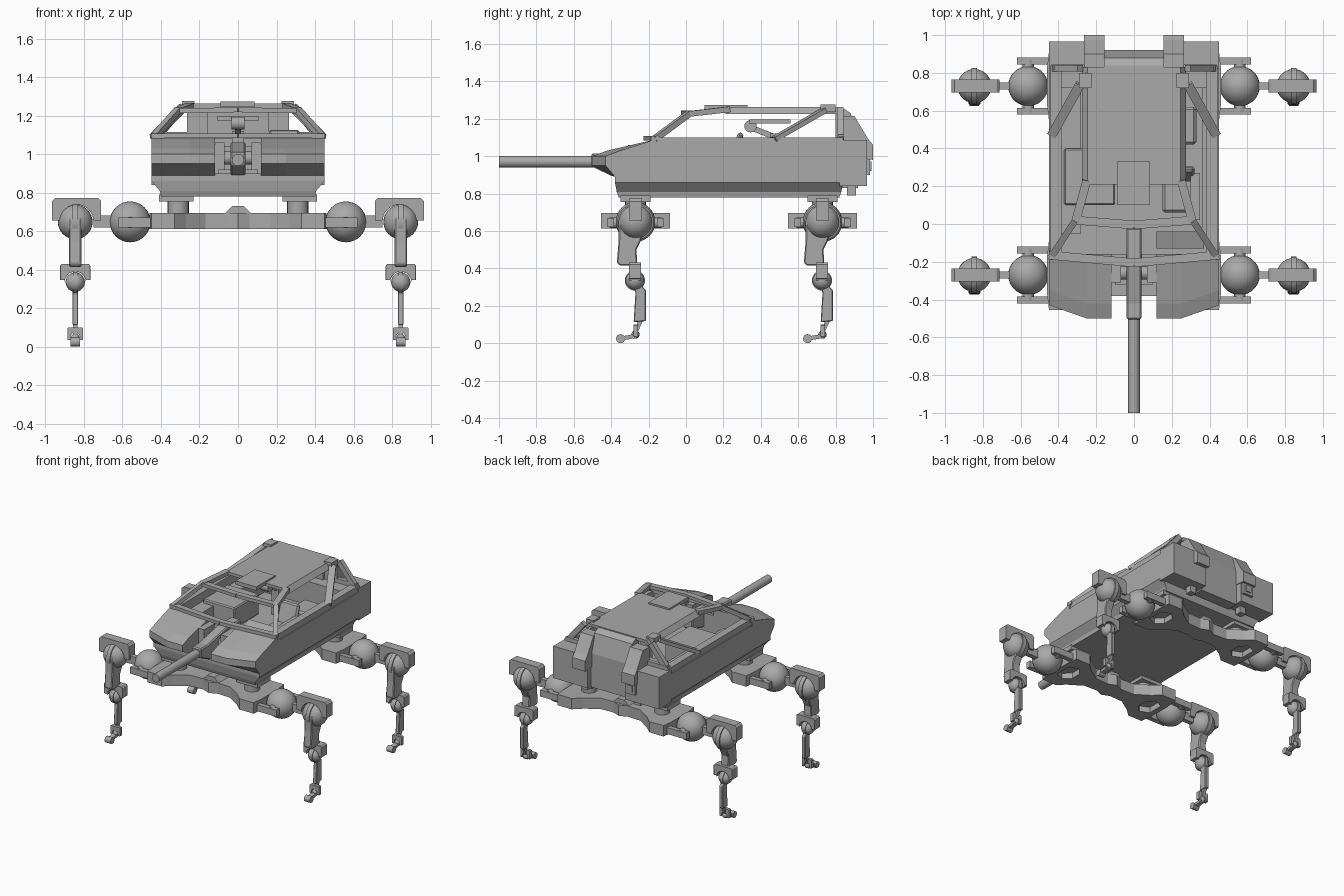
import bpy, bmesh, math
from mathutils import Vector, Matrix

if "Cube" in bpy.data.objects:
    bpy.data.objects.remove(bpy.data.objects["Cube"])

grey = bpy.data.materials.new("plain grey")
grey.diffuse_color = (0.4, 0.4, 0.4, 1)
grey.use_nodes = True
grey.node_tree.nodes["Principled BSDF"].inputs["Base Color"].default_value = grey.diffuse_color


def finish(name, bm, mirror=False, smooth=False, bevel=0):
    bmesh.ops.recalc_face_normals(bm, faces=bm.faces[:])
    me = bpy.data.meshes.new(name)
    bm.to_mesh(me)
    bm.free()
    me.materials.append(grey)
    ob = bpy.data.objects.new(name, me)
    bpy.context.collection.objects.link(ob)
    if smooth:
        bpy.ops.object.select_all(action='DESELECT')
        ob.select_set(True)
        bpy.context.view_layer.objects.active = ob
        bpy.ops.object.shade_smooth_by_angle(angle=math.radians(35))
    if bevel:
        b = ob.modifiers.new("bevel", 'BEVEL')
        b.width, b.segments = bevel, 1
    if mirror:
        ob.modifiers.new("mirror", 'MIRROR')
    return ob


def loft(name, rings, **kw):
    bm = bmesh.new()
    vs = [[bm.verts.new(p) for p in r] for r in rings]
    n = len(rings[0])
    for a, b in zip(vs, vs[1:]):
        for i in range(n):
            bm.faces.new((a[i], a[(i + 1) % n], b[(i + 1) % n], b[i]))
    bm.faces.new(vs[0])
    bm.faces.new(vs[-1])
    return finish(name, bm, **kw)


def prism(name, pts, axis, a, b, **kw):
    put = {'x': lambda p, t: (t, p[0], p[1]), 'y': lambda p, t: (p[0], t, p[1]),
           'z': lambda p, t: (p[0], p[1], t)}[axis]
    return loft(name, [[put(p, t) for p in pts] for t in (a, b)], **kw)


def box(name, x0, x1, y0, y1, z0, z1, **kw):
    return prism(name, [(x0, y0), (x1, y0), (x1, y1), (x0, y1)], 'z', z0, z1, **kw)


def rod(name, p, q, r, sides=20, r2=None, **kw):
    p, q = Vector(p), Vector(q)
    bm = bmesh.new()
    m = Matrix.Translation((p + q) / 2) @ (q - p).to_track_quat('Z', 'Y').to_matrix().to_4x4()
    bmesh.ops.create_cone(bm, cap_ends=True, segments=sides, radius1=r, radius2=r2 or r,
                          depth=(q - p).length, matrix=m)
    return finish(name, bm, smooth=True, **kw)


def bar(name, p, q, w, h, **kw):
    p, q = Vector(p), Vector(q)
    d = (q - p).normalized()
    s = d.cross(Vector((0, 0, 1))).normalized() * w / 2
    u = s.cross(d).normalized() * h / 2
    return loft(name, [[c + s + u, c - s + u, c - s - u, c + s - u] for c in (p, q)], **kw)


def ball(name, c, r, **kw):
    bm = bmesh.new()
    bmesh.ops.create_uvsphere(bm, u_segments=28, v_segments=16, radius=r, matrix=Matrix.Translation(c))
    return finish(name, bm, smooth=True, **kw)


M = dict(mirror=True)

# hull: floor pan with sloped lower edge, side walls, deck
loft("lower_hull", [[(-w, a, z), (w, a, z), (w, b, z), (-w, b, z)] for w, a, b, z in
     ((.40, -.36, .82, .78), (.405, -.37, .83, .808), (.45, -.38, .84, .86), (.45, -.38, .84, .90))])
prism("side_wall", [(-.18, .88), (.84, .88), (.84, 1.055), (-.13, 1.055), (-.18, 1.04)], 'x', .40, .45, **M)
prism("side_rim", [(-.19, 1.03), (.84, 1.03), (.84, 1.10), (-.17, 1.10), (-.19, 1.085)], 'x', .385, .442, **M)
loft("nose", [[(x, y, z) for y, z in ((-.16, 1.09), (t + .08, 1.03), (t, 1.0), (t, .95), (-.38, .89), (-.16, .89))]
     for x, t in ((.12, -.5), (.25, -.5), (.45, -.43))], **M)
box("rear_deck", -.40, .40, .72, .84, .88, 1.08)
box("left_locker", -.39, -.28, -.05, .72, .9, 1.03)
box("left_console", -.37, -.10, .10, .40, .9, 1.06, bevel=.008)
box("right_shelf", .36, .40, -.1, .72, .9, 1.02)

# cabin frame
for s in (-1, 1):
    bar("lower_windscreen_bar", (0, -.205, 1.095), (s * .45, -.165, 1.095), .045, .025)
    bar("upper_windscreen_bar", (0, -.005, 1.23), (s * .31, .02, 1.225), .045, .025)
bar("lower_front_pillar", (.435, -.17, 1.09), (.31, .02, 1.23), .035, .03, **M)
bar("upper_front_pillar", (.31, .01, 1.225), (.25, .23, 1.25), .045, .03, **M)
bar("rear_pillar", (.435, .47, 1.09), (.285, .74, 1.245), .05, .025, **M)
bar("back_frame", (.425, .825, 1.08), (.285, .825, 1.25), .035, .04, **M)
bar("back_sill", (.26, .83, 1.10), (.43, .83, 1.10), .03, .03, **M)
prism("roof", [(-.275, 1.225), (-.245, 1.262), (.245, 1.262), (.275, 1.225), (.25, 1.225), (.235, 1.24),
      (-.235, 1.24), (-.25, 1.225)], 'y', .21, .83)
box("roof_edge", .225, .29, .72, .80, 1.235, 1.275, **M)
box("roof_hatch", -.09, .085, .10, .33, 1.245, 1.274)

# cabin contents
prism("dashboard", [(-.13, .98), (-.13, 1.06), (-.04, 1.09), (-.04, .98)], 'x', .12, .37)
box("seat", .15, .33, .06, .24, .90, .99, bevel=.015)
prism("seat_back", [(.22, .95), (.26, .95), (.31, 1.12), (.28, 1.13)], 'x', .16, .32, bevel=.012)
box("side_control", .30, .35, .02, .27, .95, 1.05)
box("rear_seat", .13, .33, .42, .62, .9, 1.0, bevel=.015)
box("ceiling_panel", -.11, .11, .34, .56, 1.175, 1.195)
bar("sight_arm", (0, .34, 1.155), (0, .48, 1.10), .03, .03)
box("sight_post", -.03, .03, .45, .51, .9, 1.12)
rod("sight_head", (-.035, .345, 1.16), (.035, .345, 1.16), .033)

# gun
rod("gun_barrel", (0, -1, .97), (0, -.48, .97), .031, 24)
prism("gun_body", [(-.505, .945), (-.505, 1.015), (-.42, 1.015), (-.2, 1.06), (-.02, 1.06), (-.02, .96),
      (-.3, .90), (-.39, .89)], 'x', -.04, .04, bevel=.008)
box("gun_cradle", -.10, .10, -.32, -.22, .88, .92)
box("gun_cheek", .07, .12, -.31, -.18, .89, 1.06, **M)
rod("gun_trunnion", (-.1, -.26, .98), (.1, -.26, .98), .035)
box("gun_bulkhead", -.12, .12, -.2, -.16, .88, 1.04)

# rear equipment
box("rear_bin", .16, .45, .82, .967, .84, 1.085, **M)
prism("rear_column", [(.80, .83), (.92, .83), (.92, 1.09), (.88, 1.23), (.84, 1.255), (.80, 1.255)], 'x', -.16, .16)
prism("rear_duct", [(.82, 1.0), (1.0, .98), (1.0, 1.06), (.975, 1.09), (.90, 1.215), (.82, 1.215)], 'x', .155, .265, **M)
box("rear_plate", -.255, -.17, .96, .985, .90, 1.0)
box("rear_plate_button", -.235, -.19, .98, .992, .92, .97)
box("rear_hook", .2, .25, .86, .91, .79, .85, **M)

# leg set, modelled round y = 0 and used at the front and the back
legs = []


def leg(ob):
    legs.append(ob)


def arch(cx, z, r, w, top, low):
    arc = [(cx + r * math.cos(math.radians(a)), z + r * math.sin(math.radians(a))) for a in range(0, 181, 20)]
    c = w * .12
    return ([(cx - w, low), (cx - w, top - c), (cx - w + c, top), (cx + w - c, top), (cx + w, top - c), (cx + w, low)]
            + [(cx + r, low)] + arc + [(cx - r, low)])


# crossbeam with flared, pierced ends
beam = prism("crossbeam", [(0, -.085), (.06, -.06), (.17, -.065), (.27, -.13), (.33, -.185), (.45, -.185), (.46, -.1),
             (.46, .1), (.45, .185), (.33, .185), (.27, .13), (.17, .065), (.06, .06), (0, .085)],
             'z', .612, .695)
cut = prism("beam_cutter", [(.35, -.09), (.42, -.06), (.42, .06), (.35, .09), (.30, .04), (.30, -.04)], 'z', .5, .655)
cut.hide_render = True
cut.hide_set(True)
bo = beam.modifiers.new("cut", 'BOOLEAN')
bo.object, bo.solver = cut, 'EXACT'
beam.modifiers.new("mirror", 'MIRROR')
# bake the cut so the beam can be reused
dg = bpy.context.evaluated_depsgraph_get()
beam.data = bpy.data.meshes.new_from_object(beam.evaluated_get(dg))
beam.modifiers.clear()
bpy.data.objects.remove(cut)
leg(beam)
leg(prism("beam_hump", [(-.07, .69), (-.03, .73), (.03, .73), (.07, .69)], 'y', -.06, .06))
leg(rod("hull_mount", (.31, 0, .66), (.31, 0, .79), .055, 20, **M))
leg(box("mount_flange", .23, .41, -.08, .08, .755, .79, **M))
# hip fork, hip ball and link
for s in (-1, 1):
    leg(box("hip_fork", .44, .62, s * .133 - .018, s * .133 + .018, .62, .67, **M))
leg(rod("hip_axle", (.56, -.14, .645), (.56, .14, .645), .03, **M))
leg(ball("hip_ball", (.56, 0, .648), .106, **M))
leg(box("hip_link", .62, .75, -.018, .018, .62, .68, **M))
# shoulder
leg(prism("shoulder_bracket", arch(.838, .65, .088, .127, .772, .655), 'y', -.035, .035, bevel=.006, **M))
leg(ball("shoulder_ball", (.845, 0, .648), .09, **M))
leg(rod("shoulder_ring", (.83, 0, .648), (.86, 0, .648), .097, 28, **M))
# upper leg
leg(prism("upper_leg", [(-.09, .66), (-.09, .55), (-.10, .43), (-.085, .415), (.01, .415), (.005, .50), (.03, .55),
          (.04, .66), (0, .71), (-.05, .71)], 'x', .813, .877, bevel=.006, **M))
# knee
leg(prism("knee_bracket", arch(.845, .335, .055, .078, .43, .345), 'y', -.035, .03, bevel=.005, **M))
leg(ball("knee_ball", (.845, -.003, .335), .05, **M))
leg(rod("knee_ring", (.833, -.003, .335), (.857, -.003, .335), .054, 24, **M))
# lower leg, ankle and toe
leg(prism("lower_leg", [(-.02, .32), (.03, .31), (.055, .285), (.055, .118), (-.01, .112), (0, .27)],
          'x', .83, .86, bevel=.004, **M))
leg(bar("ankle_strut", (.845, .03, .125), (.845, -.002, .055), .022, .022, **M))
leg(prism("ankle_bracket", arch(.845, .05, .024, .04, .10, .035), 'y', -.012, .014, **M))
leg(ball("ankle_ball", (.845, 0, .046), .022, **M))
leg(bar("foot", (.845, .01, .04), (.845, -.08, .024), .034, .022, **M))
leg(rod("toe", (.82, -.08, .024), (.87, -.08, .024), .024, 16, **M))

for ob in legs:
    rear = ob.copy()
    bpy.context.collection.objects.link(rear)
    rear.name = "rear_" + ob.name
    ob.name = "front_" + ob.name
    ob.location.y = -.27
    rear.location.y = .73
